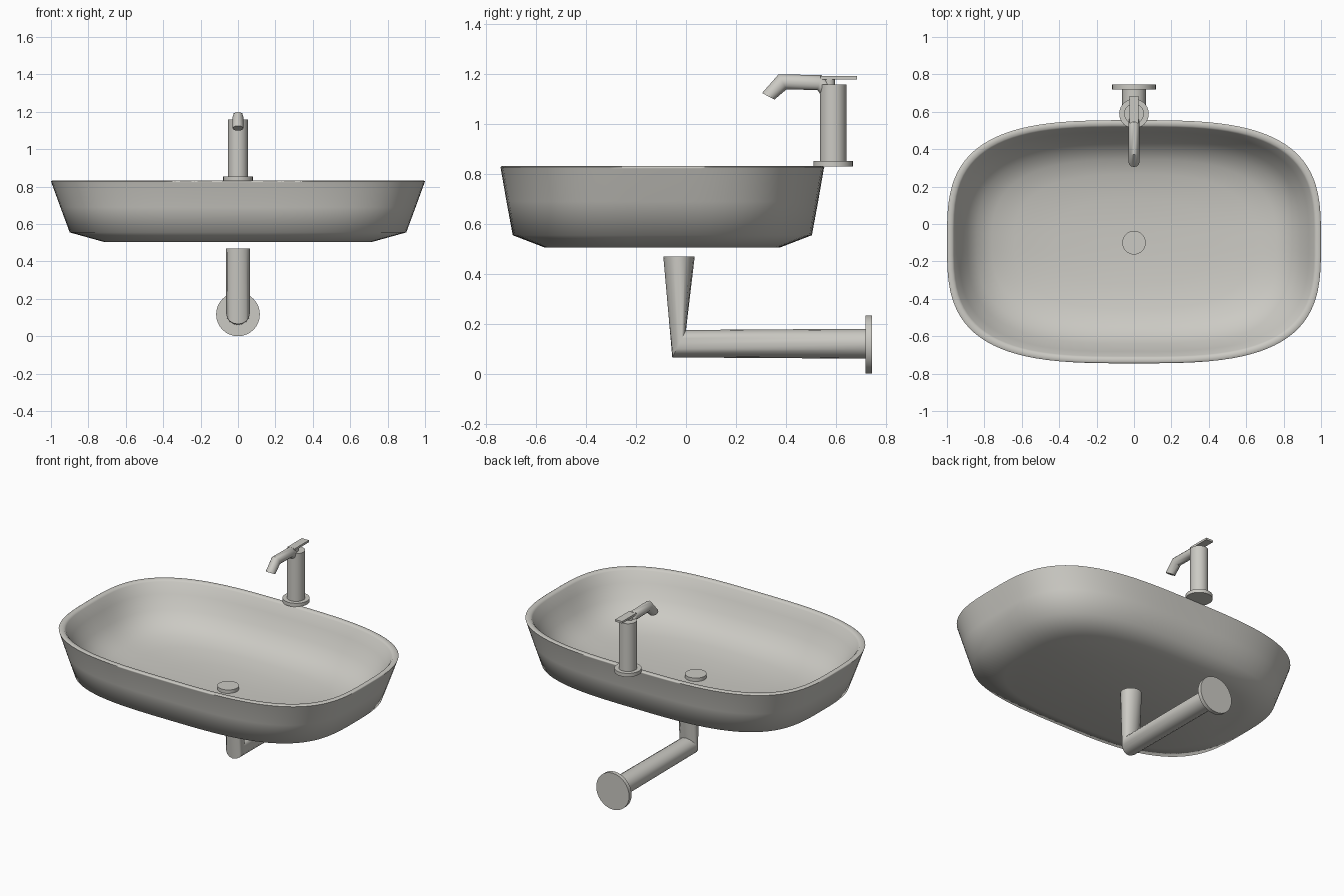
import bpy, bmesh
from math import sin, cos, pi, radians
from mathutils import Vector

if "Cube" in bpy.data.objects:
    bpy.data.objects.remove(bpy.data.objects["Cube"], do_unlink=True)


def make_material(name, color):
    mat = bpy.data.materials.new(name)
    mat.use_nodes = True
    mat.diffuse_color = color
    mat.node_tree.nodes["Principled BSDF"].inputs["Base Color"].default_value = color
    return mat


GREY = make_material("warm grey", (0.6, 0.59, 0.55, 1))


def finish(name, bm, angle):
    bmesh.ops.recalc_face_normals(bm, faces=bm.faces)
    mesh = bpy.data.meshes.new(name)
    bm.to_mesh(mesh)
    bm.free()
    mesh.materials.append(GREY)
    obj = bpy.data.objects.new(name, mesh)
    bpy.context.collection.objects.link(obj)
    bpy.ops.object.select_all(action='DESELECT')
    obj.select_set(True)
    bpy.context.view_layer.objects.active = obj
    bpy.ops.object.shade_smooth_by_angle(angle=radians(angle))
    return obj


def loft(name, rings, angle=35):
    """Skin a list of equal-length point rings and cap both ends."""
    bm = bmesh.new()
    loops = [[bm.verts.new(p) for p in ring] for ring in rings]
    n = len(loops[0])
    for a, b in zip(loops, loops[1:]):
        for i in range(n):
            j = (i + 1) % n
            bm.faces.new((a[i], a[j], b[j], b[i]))
    bm.faces.new(loops[0])
    bm.faces.new(loops[-1])
    return finish(name, bm, angle)


def ring(center, u, v, n):
    """Ellipse spanned by two half-axis vectors."""
    c, u, v = Vector(center), Vector(u), Vector(v)
    return [c + u * cos(2 * pi * i / n) + v * sin(2 * pi * i / n) for i in range(n)]


def disc(name, y, z0, z1, r, n=32):
    return loft(name, [ring((0, y, z), (r, 0, 0), (0, r, 0), n) for z in (z0, z1)])


def rounded_outline(hx, hy, z, power, n=96):
    def s(t):
        return (1 if t >= 0 else -1) * abs(t) ** (2 / power)
    return [(hx * s(cos(2 * pi * (i + .5) / n)),
             -0.095 + hy * s(sin(2 * pi * (i + .5) / n)), z) for i in range(n)]


# Basin: outer shell from the underside up, over the rim and down the bowl
basin_profile = [
    (.72, .47, .505, 3.0), (.90, .60, .555, 3.2), (.95, .625, .69, 3.2),
    (.998, .648, .822, 3.2), (1.0, .65, .828, 3.2), (.994, .644, .832, 3.2),
    (.972, .622, .832, 3.2), (.963, .613, .822, 3.2), (.935, .587, .76, 3.1),
    (.89, .545, .68, 3.0), (.84, .50, .62, 2.9), (.76, .44, .58, 2.8),
    (.64, .36, .555, 2.7), (.42, .23, .537, 2.5), (.15, .09, .530, 2.2),
]
loft("basin", [rounded_outline(*p) for p in basin_profile], 75)

# Drain cover on the bowl floor
disc("drain_cover", -.10, .525, .552, .063)

# Tap base and column
disc("tap_base", .59, .83, .853, .079)
disc("tap_column", .59, .85, 1.16, .053)

# Spout: mitred tube that rises from the column and bends down at the tip
spout = [((0, .33, 1.112), (0, .025, -.013)), ((0, .387, 1.170), (0, .016, -.030)),
         ((0, .535, 1.167), (0, -.008, -.030)), ((0, .575, 1.125), (0, -.026, -.018))]
loft("spout", [ring(c, (.029, 0, 0), v, 12) for c, v in spout], 40)

# Flat lever and the short stem beneath it
bm = bmesh.new()
bmesh.ops.create_cube(bm, size=1)
for v in bm.verts:
    v.co = Vector((v.co.x * .05, .612 + v.co.y * .146, 1.186 + v.co.z * .013))
finish("lever", bm, 30)
disc("lever_stem", .575, 1.15, 1.182, .022, 16)

# Waste pipe: tapered drop, mitred elbow, horizontal run to the wall
loft("waste_pipe", [
    ring((0, -.028, .47), (.063, 0, 0), (0, .063, 0), 16),
    ring((0, -.0275, .12), (.063, 0, 0), (0, .0275, .055), 16),
    ring((0, .725, .12), (.063, 0, 0), (0, 0, .06), 16),
], 40)

# Wall flange
loft("wall_flange", [ring((0, y, .117), (.117, 0, 0), (0, 0, .117), 32)
                     for y in (.72, .745)])
